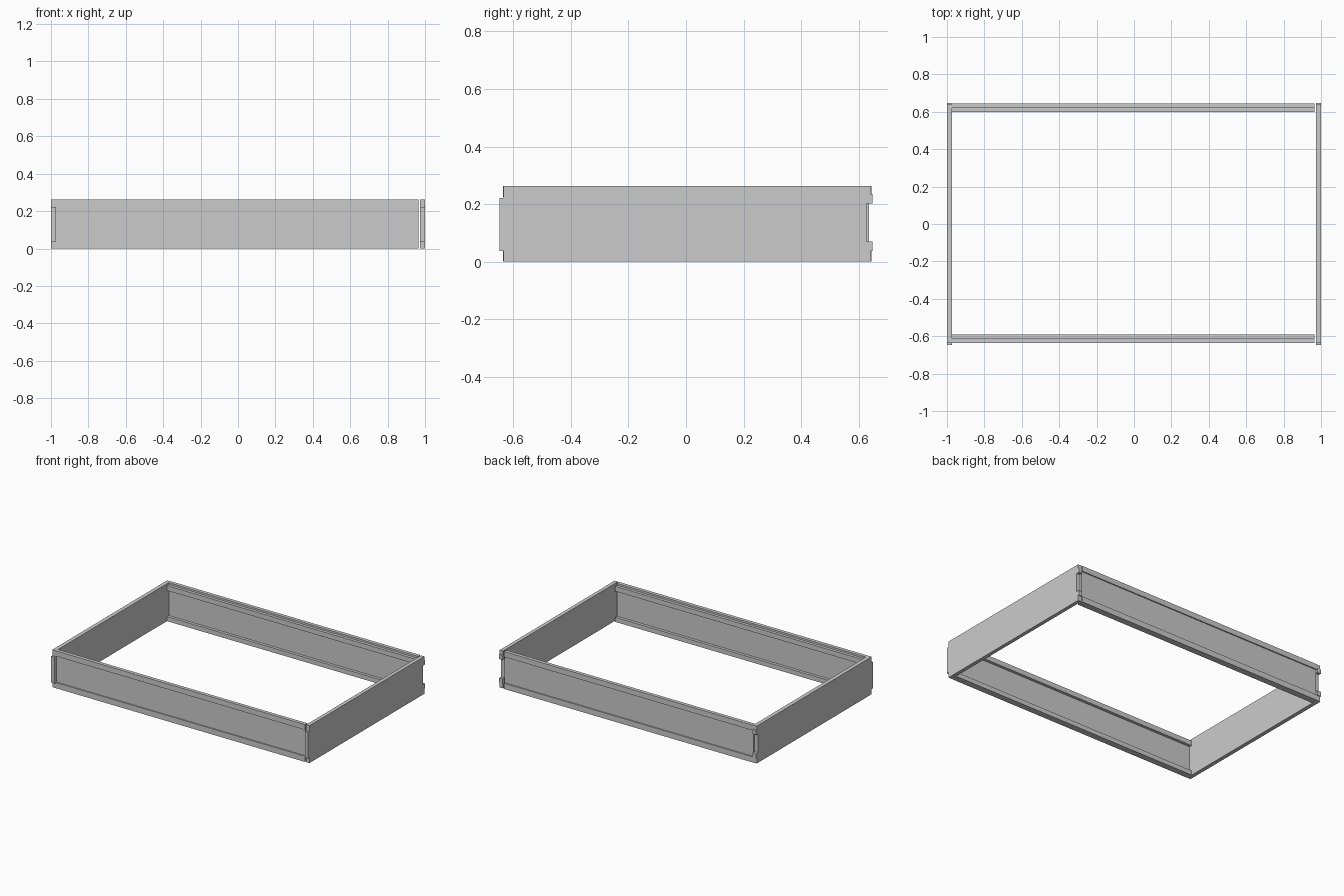
import bpy
import bmesh
from mathutils import Vector

if "Cube" in bpy.data.objects:
    bpy.data.objects.remove(bpy.data.objects["Cube"])


def extrude_profile(name, profile, x0, x1):
    """Extrude a (y, z) outline along x."""
    bm = bmesh.new()
    face = bm.faces.new([bm.verts.new((x0, y, z)) for y, z in profile])
    res = bmesh.ops.extrude_face_region(bm, geom=[face])
    moved = [v for v in res["geom"] if isinstance(v, bmesh.types.BMVert)]
    bmesh.ops.translate(bm, vec=Vector((x1 - x0, 0, 0)), verts=moved)
    bmesh.ops.recalc_face_normals(bm, faces=bm.faces)
    mesh = bpy.data.meshes.new(name)
    bm.to_mesh(mesh)
    bm.free()
    obj = bpy.data.objects.new(name, mesh)
    bpy.context.collection.objects.link(obj)
    return obj


H = 0.263

# Long rails: web with outer flanges and an inner lip (depth from outer face, z)
rail = [(0, 0), (0.045, 0), (0.045, 0.032), (0.025, 0.032), (0.025, 0.215),
        (0.045, 0.215), (0.045, 0.25), (0.025, 0.25), (0.025, H), (0, H),
        (0, 0.225), (0.008, 0.225), (0.008, 0.04), (0, 0.04)]
for name, outer, sign in (("front_rail", -0.636, 1), ("back_rail", 0.644, -1)):
    extrude_profile(name, [(outer + sign * d, z) for d, z in rail], -0.972, 0.966)

# Side walls: middle tongue at the front, two tabs around a notch at the back
wall = [(-0.635, 0), (0.642, 0), (0.642, 0.037), (0.648, 0.037), (0.648, 0.07),
        (0.627, 0.07), (0.627, 0.203), (0.648, 0.203), (0.648, 0.235),
        (0.642, 0.235), (0.642, H), (-0.635, H), (-0.635, 0.222),
        (-0.648, 0.222), (-0.648, 0.037), (-0.635, 0.037)]
for name, x0, x1 in (("left_wall", -1.0, -0.972), ("right_wall", 0.974, 1.0)):
    extrude_profile(name, wall, x0, x1)
